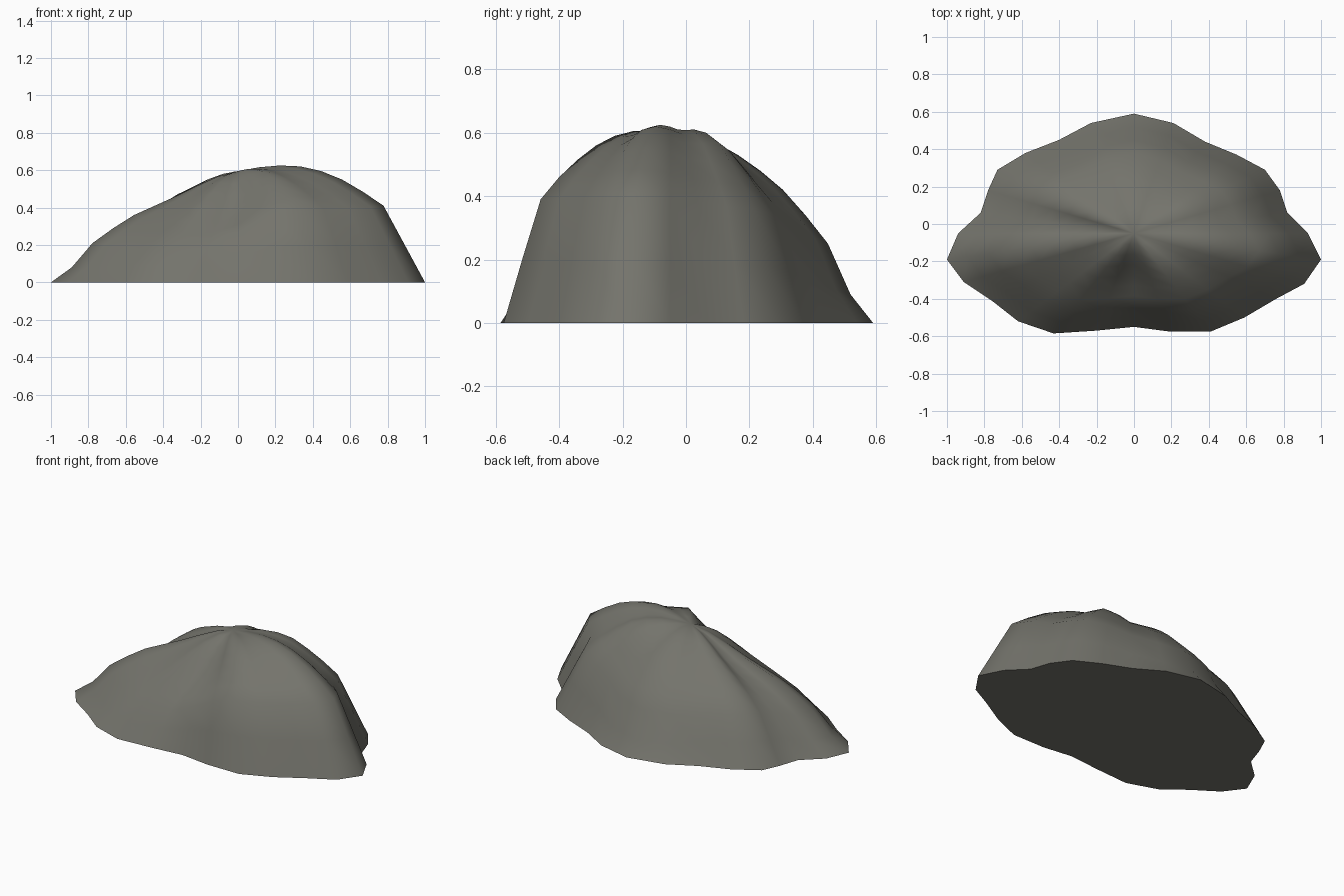
import bpy
import bmesh
import math

# Remove the default object
default_cube = bpy.data.objects.get("Cube")
if default_cube:
    bpy.data.objects.remove(default_cube, do_unlink=True)

SUMMIT = (0.0, -0.05, 0.595)
STEPS = 4  # spokes from one ridge to the next
RINGS = 9

# Each ridge, counter-clockwise from the left side of the rock:
# heights from summit to foot (hundredths), and depth of the gully after it
RIDGES = {
    "left": ((61.5, 62.5, 62, 59.5, 55, 48.5, 41, 20.5), 0.03),
    "back_left": ((60.5, 61, 60, 57, 51, 44, 36, 18), 0.05),
    "back": ((59.5, 57, 53, 48, 42, 34, 25, 9), 0.05),
    "back_right": ((58, 55, 51, 47, 42, 36, 28, 14), 0.09),
    "right": ((56.5, 51.5, 46, 41, 36, 29, 21, 8), 0.06),
    "front_right": ((57.5, 53.5, 47.5, 40.5, 33, 25.5, 18, 9), 0.18),
    "front_left": ((60.5, 60.5, 59, 56, 51.5, 46, 39, 20), 0.03),
}

# Foot outline (hundredths), one row per ridge and the gully after it
FOOT = [
    (100, -19), (93, -5), (82, 6), (78, 18),
    (70, 29), (55, 37), (38, 44), (21, 54),
    (0, 59), (-23, 54), (-40, 45), (-58, 38),
    (-73, 29), (-78, 18), (-82, 6), (-94, -5),
    (-100, -19), (-91, -31), (-76, -41), (-62, -52),
    (-43, -58.5), (-20, -57), (0, -55), (19, -57.5),
    (41, -57.5), (59, -50), (76, -40), (91, -32),
]


def make_material(name, color):
    material = bpy.data.materials.new(name)
    material.use_nodes = True
    material.diffuse_color = color
    shader = material.node_tree.nodes["Principled BSDF"]
    shader.inputs["Base Color"].default_value = color
    shader.inputs["Roughness"].default_value = 0.9
    return material


def spoke_height(spoke, ring):
    """Ease between two neighbouring ridges and sink the gully between them."""
    if ring == RINGS:
        return 0.0
    ridges = list(RIDGES.values())
    index, step = divmod(spoke, STEPS)
    turn = math.pi * step / STEPS
    blend = (1 - math.cos(turn)) / 2
    heights, gully = ridges[index]
    next_heights, _ = ridges[(index + 1) % len(ridges)]
    height = heights[ring - 1] * (1 - blend) + next_heights[ring - 1] * blend
    sink = gully * (math.sin(turn) * math.sin(math.pi * ring / RINGS)) ** 2
    return height / 100 * (1 - sink)


def build_rock():
    bm = bmesh.new()
    summit = bm.verts.new(SUMMIT)
    count = len(FOOT)

    # Rings of points spreading from the summit down to the foot
    rings = []
    for ring in range(1, RINGS + 1):
        reach = ring / RINGS
        row = []
        for spoke, (foot_x, foot_y) in enumerate(FOOT):
            x = SUMMIT[0] + (foot_x / 100 - SUMMIT[0]) * reach
            y = SUMMIT[1] + (foot_y / 100 - SUMMIT[1]) * reach
            row.append(bm.verts.new((x, y, spoke_height(spoke, ring))))
        rings.append(row)

    # Top fan, sloping sides and flat underside
    for i in range(count):
        j = (i + 1) % count
        bm.faces.new((summit, rings[0][i], rings[0][j]))
        for inner, outer in zip(rings, rings[1:]):
            bm.faces.new((inner[i], outer[i], outer[j], inner[j]))
    bm.faces.new(list(reversed(rings[-1])))
    bmesh.ops.recalc_face_normals(bm, faces=bm.faces[:])

    mesh = bpy.data.meshes.new("rock")
    bm.to_mesh(mesh)
    bm.free()
    rock = bpy.data.objects.new("rock", mesh)
    bpy.context.collection.objects.link(rock)
    return rock


rock = build_rock()
rock.data.materials.append(make_material("grey stone", (0.175, 0.174, 0.15, 1.0)))

# Soft slopes with a crisp edge around the underside
bpy.ops.object.select_all(action="DESELECT")
rock.select_set(True)
bpy.context.view_layer.objects.active = rock
bpy.ops.object.shade_smooth_by_angle(angle=math.radians(56))
